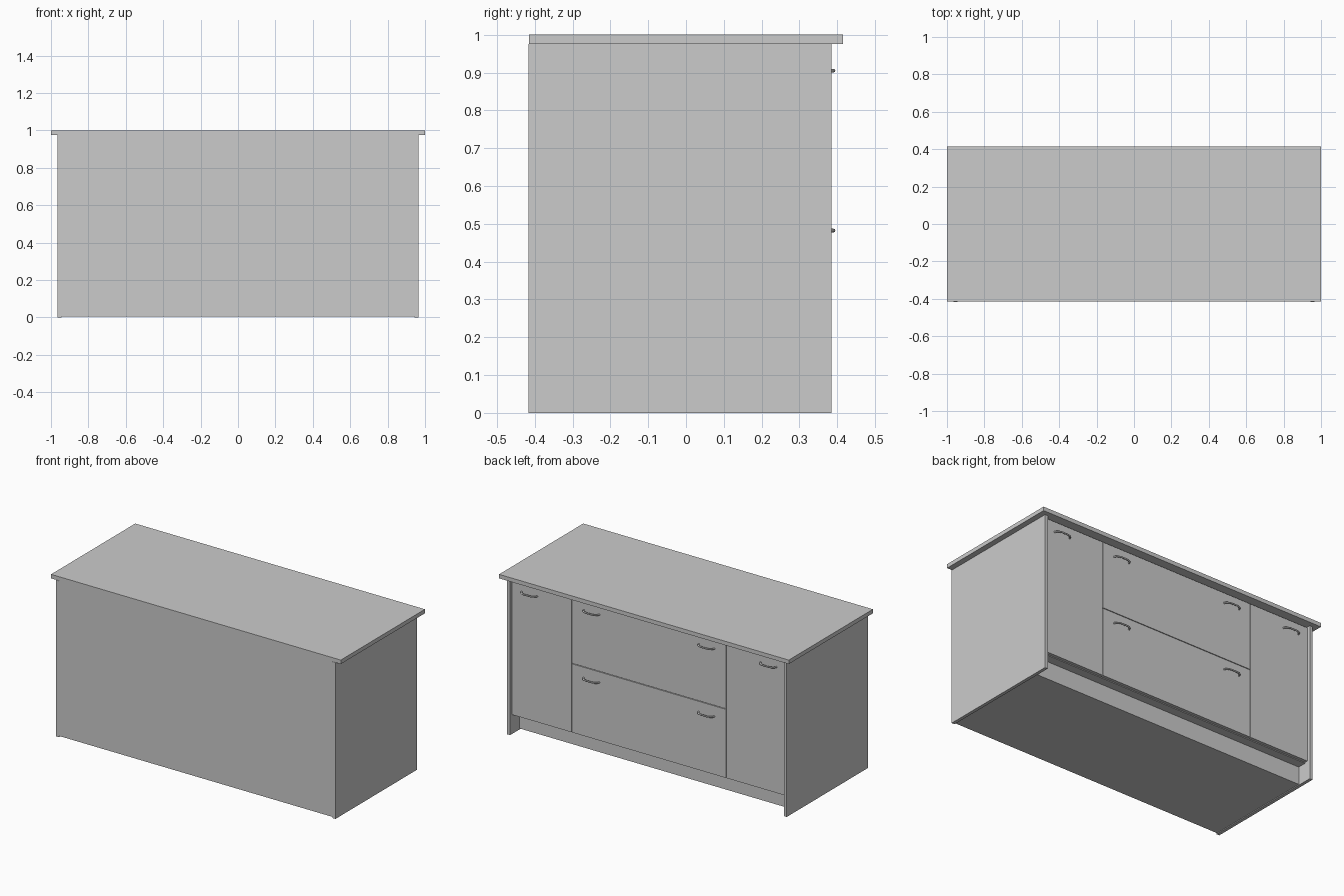
import bpy, bmesh
from mathutils import Vector

if "Cube" in bpy.data.objects:
    bpy.data.objects.remove(bpy.data.objects["Cube"])


def box(name, x0, x1, y0, y1, z0, z1):
    bm = bmesh.new()
    bmesh.ops.create_cube(bm, size=1)
    for v in bm.verts:
        v.co = Vector(((x0 + x1) / 2 + v.co.x * (x1 - x0),
                       (y0 + y1) / 2 + v.co.y * (y1 - y0),
                       (z0 + z1) / 2 + v.co.z * (z1 - z0)))
    me = bpy.data.meshes.new(name)
    bm.to_mesh(me)
    bm.free()
    ob = bpy.data.objects.new(name, me)
    bpy.context.collection.objects.link(ob)
    return ob


OUT, IN = 0.965, 0.945      # outer and inner faces of the side panels
FACE = 0.365                # front plane of doors and drawers
SPLIT, GAP = 0.533, 0.002   # door/drawer division and half gap
DOOR_Z = 0.12


def handle(name, x, z):
    # bowed tube handle bulging out from the door face
    cu = bpy.data.curves.new(name, 'CURVE')
    cu.dimensions = '3D'
    cu.bevel_depth = 0.005
    cu.bevel_resolution = 2
    cu.resolution_u = 6
    cu.use_fill_caps = True
    pts = [(-0.055, -0.002), (-0.045, 0.016), (0, 0.025), (0.045, 0.016), (0.055, -0.002)]
    sp = cu.splines.new('BEZIER')
    sp.bezier_points.add(len(pts) - 1)
    for p, (dx, dy) in zip(sp.bezier_points, pts):
        p.co = (x + dx, FACE + dy, z)
        p.handle_left_type = p.handle_right_type = 'AUTO'
    tmp = bpy.data.objects.new(name + "_path", cu)
    me = bpy.data.meshes.new_from_object(tmp)
    bpy.data.objects.remove(tmp)
    me.name = name
    me.shade_smooth()
    bpy.context.collection.objects.link(bpy.data.objects.new(name, me))


# worktop
box("worktop", -1, 1, -0.415, 0.415, 0.975, 1)

# carcass and recessed plinth
box("carcass", -IN, IN, -0.413, FACE - 0.02, DOOR_Z - 0.005, 0.975)
box("plinth", -IN, IN, -0.413, 0.29, 0.005, DOOR_Z - 0.005)

# side panels, doors and their handles, mirrored left and right
for side, s in (("left", -1), ("right", 1)):
    a, b = sorted((s * IN, s * OUT))
    box(side + "_panel", a, b, -0.417, 0.385, 0, 0.975)
    a, b = sorted((s * (SPLIT + GAP), s * (IN - 0.001)))
    box(side + "_door", a, b, FACE - 0.02, FACE, DOOR_Z, 0.97)
    handle(side + "_door_handle", s * 0.825, 0.905)

# stacked drawers, two handles each
for name, z0, z1, hz in (("lower", DOOR_Z, 0.548, 0.482), ("upper", 0.552, 0.97, 0.905)):
    box(name + "_drawer", -SPLIT + GAP, SPLIT - GAP, FACE - 0.02, FACE, z0, z1)
    for side, s in (("left", -1), ("right", 1)):
        handle(f"{name}_drawer_{side}_handle", s * 0.397, hz)
